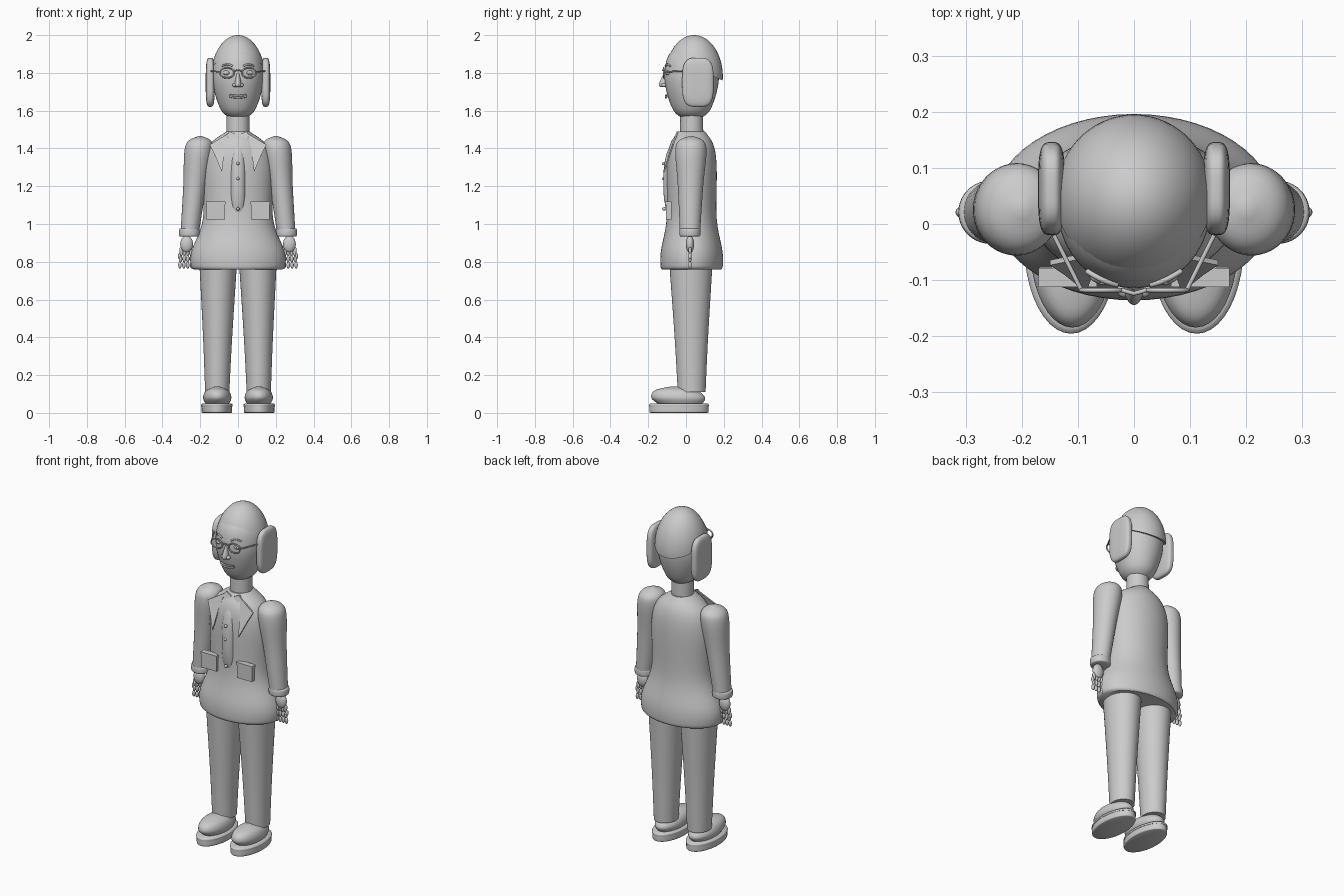
import bpy, bmesh, math
from mathutils import Vector, Matrix
from mathutils.geometry import interpolate_bezier

if "Cube" in bpy.data.objects:
    bpy.data.objects.remove(bpy.data.objects["Cube"])

GREY = (.6, .6, .6, 1)
clay = bpy.data.materials.new("plain grey")
clay.use_nodes = True
clay.diffuse_color = GREY
clay.node_tree.nodes["Principled BSDF"].inputs["Base Color"].default_value = GREY


def add_object(name, data):
    data.materials.append(clay)
    ob = bpy.data.objects.new(name, data)
    bpy.context.collection.objects.link(ob)
    return ob


def finish(name, bm):
    bmesh.ops.recalc_face_normals(bm, faces=bm.faces)
    mesh = bpy.data.meshes.new(name)
    bm.to_mesh(mesh)
    bm.free()
    ob = add_object(name, mesh)
    bpy.ops.object.select_all(action='DESELECT')
    ob.select_set(True)
    bpy.context.view_layer.objects.active = ob
    bpy.ops.object.shade_smooth_by_angle(angle=math.radians(40))


def loft(name, profile, low, high, ratio=1, extra=0, sides=40):
    """Eased stack of ovals from (height, half width) keys; centre slides from low to high,
    and half depth is ratio * half width + extra."""
    keys = [Vector((*key, 0)) for key in profile]
    keys = [keys[0], *keys, keys[-1]]
    dense = [keys[0]]
    for before, start, end, after in zip(keys, keys[1:], keys[2:], keys[3:]):
        dense += interpolate_bezier(start, start + (end - before) / 6,
                                    end - (after - start) / 6, end, 6)[1:]
    bottom, top = keys[0].x, keys[-1].x
    bm = bmesh.new()
    loops = []
    for z, width, _ in dense:
        centre = Vector(low).lerp(Vector(high), (z - bottom) / (top - bottom))
        depth = ratio * width + extra
        angles = [math.tau * k / sides for k in range(sides)]
        loops.append([bm.verts.new((centre.x + width * math.cos(a), centre.y + depth * math.sin(a), z))
                      for a in angles])
    for lower, upper in zip(loops, loops[1:]):
        for k in range(sides):
            bm.faces.new((lower[k - 1], lower[k], upper[k], upper[k - 1]))
    bm.faces.new(loops[0])
    bm.faces.new(loops[-1])
    finish(name, bm)


def ball_mesh(centre, size, squareness=2, cuts=7):
    """Cube inflated into an ellipsoid, or a softened box when squareness is above two."""
    bm = bmesh.new()
    bmesh.ops.create_cube(bm, size=2)
    bmesh.ops.subdivide_edges(bm, edges=bm.edges[:], cuts=cuts, use_grid_fill=True)
    for v in bm.verts:
        v.co = [math.tan(c * math.pi / 4) for c in v.co]
        v.co /= sum(abs(c) ** squareness for c in v.co) ** (1 / squareness)
    bm.transform(Matrix.Translation(centre) @ Matrix.Diagonal((*size, 1)))
    return bm


def ball(name, centre, size, **options):
    finish(name, ball_mesh(centre, size, **options))


def box(name, centre, size):
    bm = bmesh.new()
    bmesh.ops.create_cube(bm, size=1, matrix=Matrix.Translation(centre) @ Matrix.Diagonal((*size, 1)))
    finish(name, bm)


def tube(name, points, radius=.004, closed=False):
    curve = bpy.data.curves.new(name, 'CURVE')
    curve.dimensions = '3D'
    curve.bevel_depth = radius
    curve.bevel_resolution = 2
    curve.use_fill_caps = True
    spline = curve.splines.new('POLY')
    spline.points.add(len(points) - 1)
    for point, co in zip(spline.points, points):
        point.co = (*co, 1)
    spline.use_cyclic_u = closed
    add_object(name, curve)


def face_arc(name, x, z, reach, lift, front):
    """Arched strand that follows the roundness of the face."""
    steps = [k / 5 for k in range(-5, 6)]
    across = [x + reach * t for t in steps]
    tube(name, [(px, front + 4 * px * px, z + lift * (1 - t * t)) for px, t in zip(across, steps)], .005)


def chest_plate(name, outline):
    """Thin plate in x and z, leaning back with the upper chest."""
    bm = bmesh.new()
    face = bm.faces.new([bm.verts.new((x, (z - 1.64) / 3, z)) for x, z in outline])
    grown = bmesh.ops.extrude_face_region(bm, geom=[face])["geom"]
    bmesh.ops.translate(bm, vec=(0, .009, 0), verts=[v for v in grown if isinstance(v, bmesh.types.BMVert)])
    finish(name, bm)


# Jacket with flared skirt, front panel, buttons and neck
AXIS = (0, .03)
loft("jacket", [(.76, .235), (.78, .25), (.86, .245), (1.03, .185), (1.3, .185), (1.42, .15), (1.49, .06)],
     AXIS, AXIS, ratio=.5, extra=.04, sides=56)
ball("front_panel", (0, 0, 1.22), (.056, .12, .24), squareness=2.5, cuts=11)
loft("neck", [(1.44, .062), (1.62, .06)], AXIS, AXIS)
for label, z in (("top", 1.32), ("middle", 1.24), ("bottom", 1.08)):
    ball(f"{label}_button", (0, -.115, z), (.009, .012, .009), cuts=3)

# Head, and hair cap trimmed by a sloping plane
loft("head", [(1.56, .04), (1.6, .088), (1.7, .125), (1.8, .136), (1.9, .11), (1.98, .02)],
     AXIS, AXIS, extra=.008)
bm = ball_mesh((0, .043, 1.78), (.142, .152, .22), cuts=15)
bmesh.ops.bisect_plane(bm, geom=bm.verts[:] + bm.edges[:] + bm.faces[:], plane_co=(0, .03, 1.83),
                       plane_no=(0, .43, 1), clear_inner=True)
bmesh.ops.holes_fill(bm, edges=[e for e in bm.edges if e.is_boundary])
finish("hair_cap", bm)

# Nose, mouth and glasses bridge
loft("nose", [(1.725, .012), (1.74, .018), (1.8, .008)], (0, -.11), (0, -.1), ratio=2)
face_arc("upper_lip", 0, 1.683, .043, -.004, -.107)
face_arc("lower_lip", 0, 1.675, .043, -.006, -.107)
tube("glasses_bridge", [(-.022, -.118, 1.81), (0, -.124, 1.815), (.022, -.118, 1.81)])

# Left eye, brow, nostril and glasses
ball("left_nostril", (.018, -.117, 1.735), (.012, .014, .01), cuts=3)
ball("left_eye", (.056, -.09, 1.8), (.024, .017, .014))
ball("left_pupil", (.056, -.104, 1.8), (.008, .005, .008), cuts=3)
face_arc("left_eyebrow", .057, 1.836, .027, .009, -.112)
turns = [math.tau * k / 32 for k in range(32)]
tube("left_lens_rim", [(.058 + .037 * math.cos(a), -.118, 1.8 + .027 * math.sin(a)) for a in turns], closed=True)
tube("left_glasses_arm", [(.094, -.118, 1.805), (.143, -.02, 1.81)])

# Left hair over the ear
ball("left_side_hair", (.147, .063, 1.75), (.024, .083, .13), squareness=3.5, cuts=11)

# Left lapel, collar and pocket
chest_plate("left_lapel", [(.05, 1.48), (.15, 1.42), (.125, 1.37), (.085, 1.275), (.07, 1.4)])
chest_plate("left_collar", [(.045, 1.49), (.06, 1.465), (.015, 1.42), (.008, 1.475)])
box("left_pocket", (.118, -.092, 1.07), (.1, .03, .09))
box("left_pocket_flap", (.118, -.095, 1.112), (.105, .034, .015))

# Left sleeve, cuff and palm
WRIST, SHOULDER = (.257, .021), (.2, .027)
loft("left_sleeve", [(.94, .048), (1.2, .061), (1.38, .075), (1.44, .06), (1.465, .01)],
     WRIST, SHOULDER, ratio=1.1)
loft("left_cuff", [(.933, .046), (.94, .055), (.97, .055), (.977, .046)], WRIST, WRIST)
ball("left_palm", (.272, .021, .893), (.034, .022, .045))

# Left fingers and thumb, each a string of beads fanning outward
for finger in range(4):
    for joint in range(3):
        drop = .033 * (joint + .4)
        x = .25 + .016 * finger + drop * .06 * (finger - 1)
        ball(f"left_finger_{finger + 1}_joint_{joint + 1}", (x, .021, .862 - drop), (.009, .009, .019), cuts=3)
for joint in range(2):
    ball(f"left_thumb_joint_{joint + 1}", (.303 + .007 * joint, .021, .86 - .03 * joint),
         (.008, .009, .017), cuts=3)

# Left trouser leg, shoe and layered sole
loft("left_trouser_leg", [(.11, .064), (.4, .077), (.8, .1)], (.11, .03), (.105, .026), ratio=1.15)
loft("left_shoe", [(.045, .06), (.08, .075), (.12, .058), (.14, .01)], (.11, -.03), (.11, -.06), ratio=1.9)
FOOT = (.112, -.037)
loft("left_sole", [(0, .075), (.006, .081), (.036, .081)], FOOT, FOOT, extra=.075)
loft("left_welt", [(.034, .083), (.044, .083), (.05, .076)], FOOT, FOOT, extra=.075)

# Mirror every left part to the right
for ob in [o for o in bpy.context.collection.objects if o.name.startswith("left_")]:
    twin = ob.copy()
    twin.data = ob.data.copy()
    twin.name = twin.data.name = ob.name.replace("left", "right")
    twin.data.transform(Matrix.Diagonal((-1, 1, 1, 1)))
    if twin.type == 'MESH':
        twin.data.flip_normals()
    bpy.context.collection.objects.link(twin)
